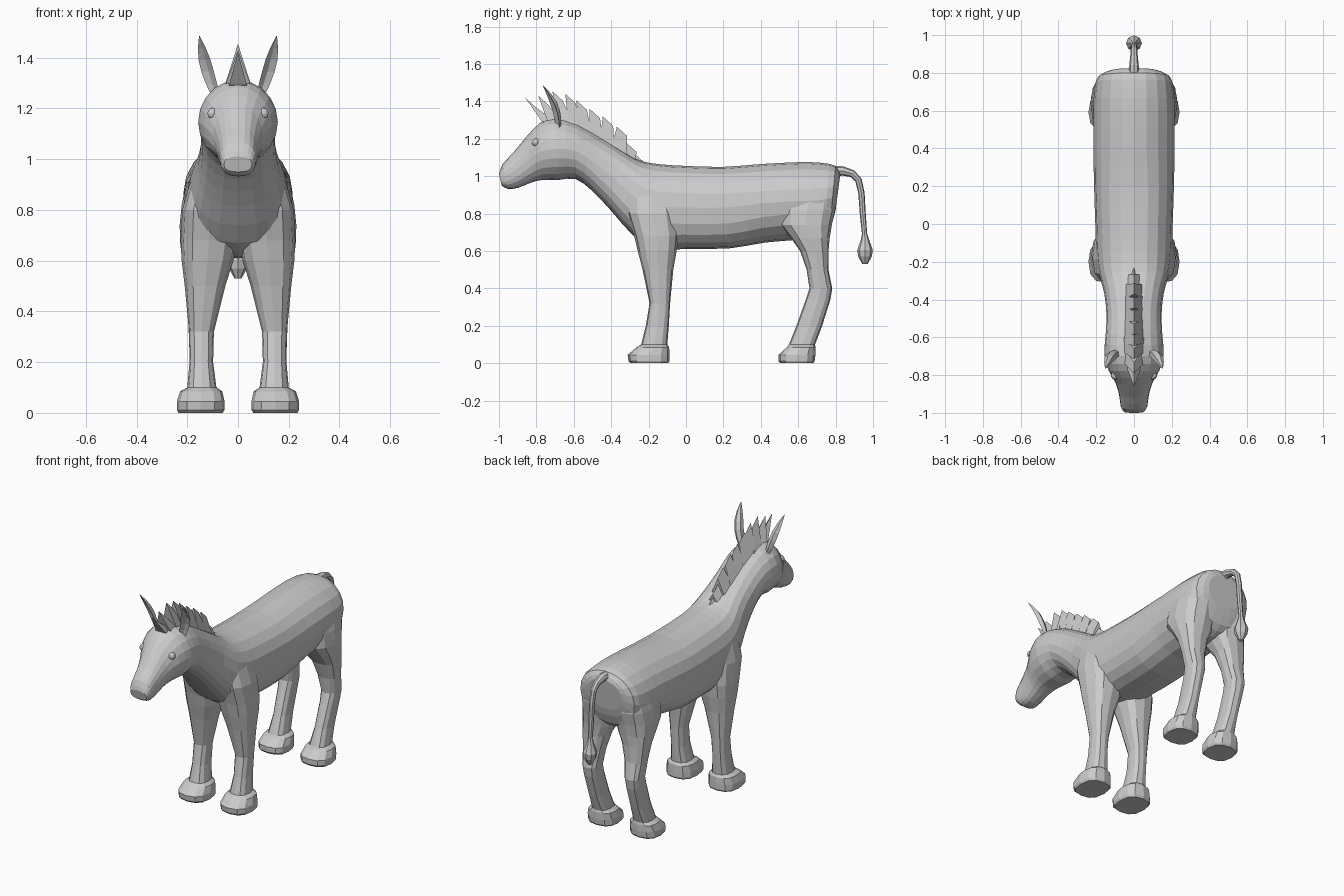
import bpy, bmesh, math
from mathutils import Vector

if "Cube" in bpy.data.objects:
    bpy.data.objects.remove(bpy.data.objects["Cube"])

grey = bpy.data.materials.new("plain grey")
grey.diffuse_color = (0.6, 0.6, 0.6, 1)
grey.use_nodes = True
grey.node_tree.nodes["Principled BSDF"].inputs["Base Color"].default_value = grey.diffuse_color


def finish(name, bm):
    bmesh.ops.recalc_face_normals(bm, faces=bm.faces)
    me = bpy.data.meshes.new(name)
    bm.to_mesh(me)
    bm.free()
    me.materials.append(grey)
    ob = bpy.data.objects.new(name, me)
    bpy.context.collection.objects.link(ob)
    return ob


def loft(name, rings):
    """Skin a list of closed rings and cap both ends."""
    bm = bmesh.new()
    loops = [[bm.verts.new(p) for p in r] for r in rings]
    n = len(loops[0])
    for a, b in zip(loops, loops[1:]):
        for i in range(n):
            j = (i + 1) % n
            bm.faces.new((a[i], a[j], b[j], b[i]))
    bm.faces.new(loops[0])
    bm.faces.new(loops[-1])
    return finish(name, bm)


def oval(c, u, v, n, top=1.0, bottom=None):
    """Ring round c with half axes u and v; a power below 1 is squarer."""
    ring = []
    for i in range(n):
        a = 2 * math.pi * i / n
        p = bottom if bottom and math.sin(a) < 0 else top
        x, y = (math.copysign(abs(t) ** p, t) if abs(t) > 1e-6 else 0
                for t in (math.cos(a), math.sin(a)))
        ring.append(Vector(c) + Vector(u) * x + Vector(v) * y)
    return ring


def refine(rows):
    """Add a smoothly interpolated row between each pair of rows."""
    out = []
    for k in range(len(rows) - 1):
        p, q, r, s = (rows[min(max(k + d, 0), len(rows) - 1)] for d in (-1, 0, 1, 2))
        out += [q, tuple((9 * (b + c) - a - d) / 16 for a, b, c, d in zip(p, q, r, s))]
    return out + [rows[-1]]


# Body, neck and head: top y, top z, bottom y, bottom z, half width, lower squareness
spine = [(.825, 1.01, .80, .82, .12, .85), (.80, 1.055, .768, .72, .188, .85), (.72, 1.072, .70, .67, .21, .9),
         (.6, 1.075, .6, .66, .215, .95), (.4, 1.065, .42, .645, .215, .9), (.2, 1.05, .24, .615, .212, .8),
         (0, 1.055, 0, .61, .205, .8), (-.15, 1.065, -.15, .615, .2, .8), (-.25, 1.085, -.27, .67, .186, .75),
         (-.33, 1.13, -.4, .815, .158, .75), (-.45, 1.205, -.5, .92, .146, .85), (-.58, 1.28, -.59, .985, .15, 1),
         (-.70, 1.312, -.68, .98, .157, 1), (-.78, 1.285, -.77, .98, .135, 1), (-.85, 1.215, -.83, .965, .098, .9),
         (-.92, 1.13, -.9, .937, .078, .8), (-.98, 1.065, -.955, .933, .07, .75), (-1.0, 1.01, -.985, .95, .055, .75)]
body = loft("body", [oval((0, (a + c) / 2, (b + d) / 2), (w, 0, 0), (0, (a - c) / 2, (b - d) / 2),
                          20, min(1, p + .1), p) for a, b, c, d, w, p in refine(spine)])

# Legs: height, front y, back y, inner x, outer x
front = [(.98, -.24, -.1, .03, .14), (.90, -.315, -.06, .01, .192), (.80, -.315, -.05, .005, .22),
         (.68, -.277, -.04, .003, .226), (.6, -.258, -.05, .018, .222), (.5, -.232, -.068, .05, .21),
         (.32, -.195, -.085, .095, .193), (.2, -.215, -.092, .098, .191), (.1, -.24, -.1, .085, .2),
         (.085, -.265, -.09, .062, .228), (.045, -.312, -.088, .053, .241), (.012, -.308, -.088, .053, .241),
         (.0, -.295, -.095, .06, .235)]
rear = [(.97, .62, .76, .04, .165), (.9, .55, .79, .02, .205), (.82, .495, .798, .01, .222),
        (.74, .50, .78, .006, .23), (.67, .56, .768, .02, .228), (.6, .61, .762, .055, .22),
        (.5, .645, .762, .08, .21), (.4, .66, .782, .095, .2), (.34, .64, .772, .1, .195),
        (.2, .59, .728, .1, .19), (.1, .55, .69, .088, .2), (.085, .54, .692, .062, .228),
        (.045, .494, .692, .053, .241), (.012, .494, .688, .053, .241), (.0, .505, .68, .06, .235)]
legs = []
for name, rows in (("front_leg", front), ("rear_leg", rear)):
    for s, side in ((1, "right"), (-1, "left")):
        leg = loft(f"{name}_{side}", [oval((s * (i + o) / 2, (f + b) / 2, z), ((o - i) / 2, 0, 0),
                                           (0, (b - f) / 2, 0), 12, .78) for z, f, b, i, o in rows])
        # Merge the leg into the body
        union = body.modifiers.new(leg.name, 'BOOLEAN')
        union.operation, union.object, union.solver = 'UNION', leg, 'EXACT'
        legs.append(leg)
mesh = bpy.data.meshes.new_from_object(body.evaluated_get(bpy.context.evaluated_depsgraph_get()))
body.modifiers.clear()
body.data = mesh
for leg in legs:
    bpy.data.objects.remove(leg)

# Ears: cupped leaves, position along ear and half width
for s, side in ((1, "right"), (-1, "left")):
    base, tip = Vector((s * .088, -.685, 1.25)), Vector((s * .152, -.765, 1.485))
    out, back = Vector((s * .85, .45, -.1)), Vector((-s * .35, .9, .3))
    rings = []
    for t, w in ((0, .018), (.2, .025), (.4, .028), (.6, .027), (.8, .018), (1, .002)):
        c = base.lerp(tip, t) + Vector((s * .006, .018, 0)) * math.sin(math.pi * t)
        rings.append([c - out * w, c + back * w * .3, c + out * w, c + out * w * .5 + back * w * .8,
                      c - out * w * .5 + back * w * .8])
    loft(f"ear_{side}", rings)

# Eyes
for s, side in ((1, "right"), (-1, "left")):
    bm = bmesh.new()
    bmesh.ops.create_uvsphere(bm, u_segments=10, v_segments=6, radius=.022)
    bmesh.ops.translate(bm, verts=bm.verts, vec=(s * .1, -.802, 1.18))
    finish(f"eye_{side}", bm)

# Mane: a row of wedge tufts, base y and z, tip y and z, half width
tufts = [(-.73, 1.30, -.835, 1.42, .035), (-.70, 1.30, -.765, 1.43, .05), (-.64, 1.29, -.69, 1.455, .055),
         (-.59, 1.27, -.62, 1.44, .055), (-.54, 1.24, -.56, 1.405, .055), (-.48, 1.205, -.49, 1.36, .053),
         (-.42, 1.175, -.42, 1.32, .05), (-.36, 1.135, -.345, 1.265, .05),
         (-.31, 1.10, -.295, 1.18, .045), (-.28, 1.08, -.255, 1.125, .025)]
for k, (y, z, ty, tz, w) in enumerate(tufts):
    bm = bmesh.new()
    slope = .55 if y > -.6 else .1
    b = [bm.verts.new((x, y + d, z - slope * d - .012)) for x, d in
         ((-w, -.04), (w, -.04), (w, .04), (-w, .04))]
    t = [bm.verts.new((0, ty - .025, tz)), bm.verts.new((0, ty + .03, tz - .05))]
    for f in ((b[0], b[1], t[0]), (b[1], b[2], t[1], t[0]), (b[2], b[3], t[1]),
              (b[3], b[0], t[0], t[1]), b[::-1]):
        bm.faces.new(f)
    finish(f"mane_tuft_{k + 1}", bm)

# Tail with tassel: y, z, half width
path = [(.78, 1.025, .03), (.84, 1.028, .025), (.89, 1.013, .02), (.922, .98, .018), (.938, .91, .017),
        (.945, .8, .016), (.955, .69, .014), (.957, .655, .024), (.957, .605, .042),
        (.957, .57, .036), (.957, .53, .014)]
rings = []
for k, (y, z, r) in enumerate(path):
    p, q = path[max(k - 1, 0)], path[min(k + 1, len(path) - 1)]
    d = Vector((0, q[0] - p[0], q[1] - p[1])).normalized()
    rings.append(oval((0, y, z), (r, 0, 0), d.cross(Vector((1, 0, 0))) * r, 8))
loft("tail", rings)
